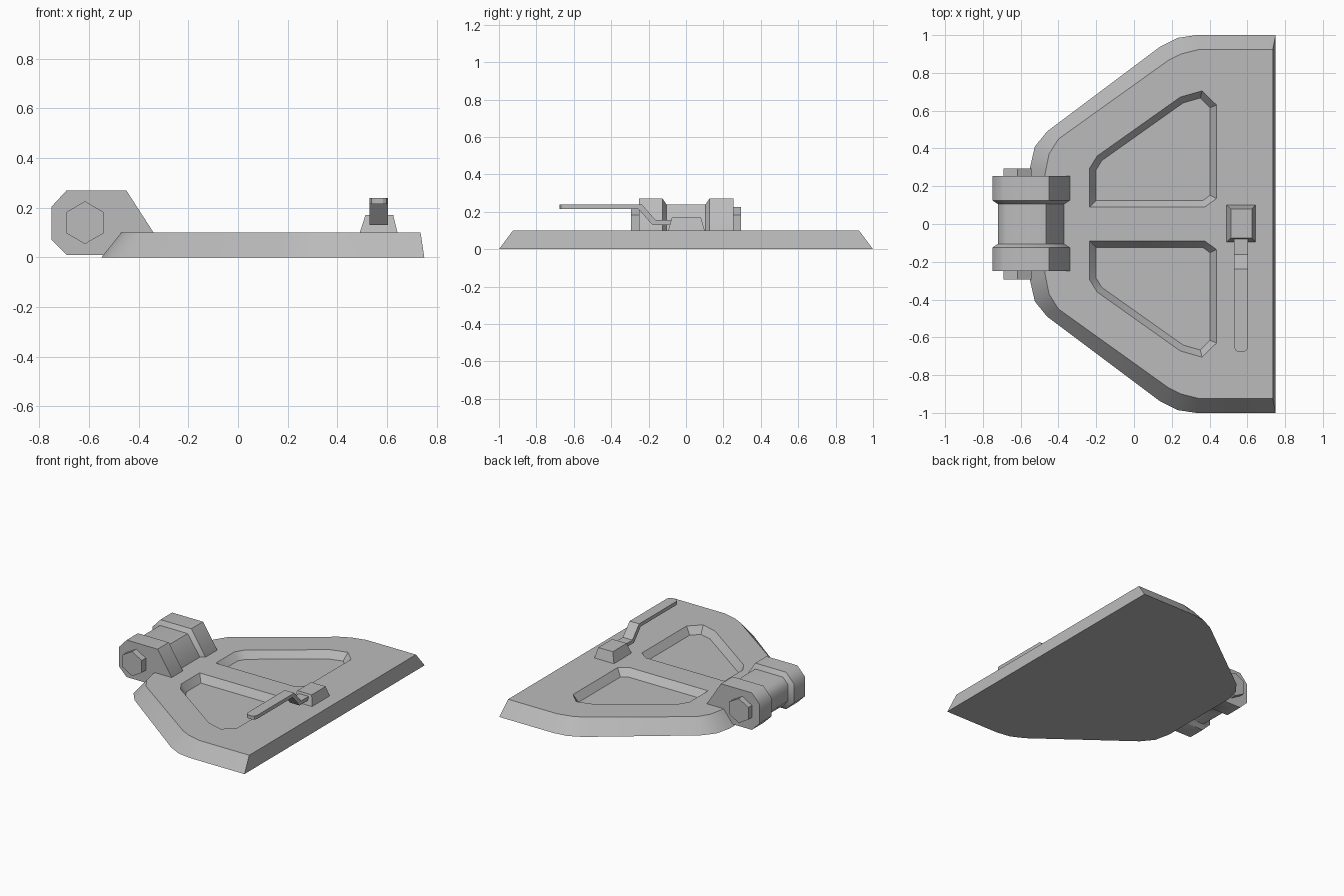
import bpy, bmesh, math
from mathutils import Vector

cube = bpy.data.objects.get("Cube")
if cube:
    bpy.data.objects.remove(cube, do_unlink=True)

# Single painted metal colour
grey = bpy.data.materials.new("light_grey")
grey.use_nodes = True
grey.diffuse_color = (0.5, 0.5, 0.5, 1)
grey.node_tree.nodes["Principled BSDF"].inputs["Base Color"].default_value = (0.5, 0.5, 0.5, 1)


def loft(name, rings):
    """Skin matching rings of points and cap both ends."""
    bm = bmesh.new()
    loops = [[bm.verts.new(p) for p in ring] for ring in rings]
    n = len(loops[0])
    for a, b in zip(loops, loops[1:]):
        for i in range(n):
            j = (i + 1) % n
            bm.faces.new((a[i], a[j], b[j], b[i]))
    bm.faces.new(loops[0])
    bm.faces.new(loops[-1])
    bmesh.ops.recalc_face_normals(bm, faces=bm.faces)
    mesh = bpy.data.meshes.new(name)
    bm.to_mesh(mesh)
    bm.free()
    mesh.materials.append(grey)
    ob = bpy.data.objects.new(name, mesh)
    bpy.context.collection.objects.link(ob)
    return ob


def activate(ob):
    bpy.ops.object.select_all(action='DESELECT')
    ob.select_set(True)
    bpy.context.view_layer.objects.active = ob


def smooth(ob, degrees):
    activate(ob)
    bpy.ops.object.shade_smooth_by_angle(angle=math.radians(degrees))


def flat(points, z):
    return [(x, y, z) for x, y in points]


def across(profile, y):
    return [(x, y, z) for x, z in profile]


def mirrored(half):
    return half + [(x, -y) for x, y in reversed(half)]


def inset(points, d):
    """Offset a counter-clockwise outline inward by d."""
    out = []
    pts = [Vector(p) for p in points]
    for i, p in enumerate(pts):
        a = (p - pts[i - 1]).normalized()
        b = (pts[(i + 1) % len(pts)] - p).normalized()
        na, nb = Vector((-a.y, a.x)), Vector((-b.y, b.x))
        out.append(tuple(p + (na + nb) * d / (1 + na.dot(nb))))
    return out


# Hatch plate with sloped rim
bottom = [(0.75, 1), (0.33, 1), (0.23, 0.985), (0.14, 0.94),
          (-0.46, 0.49), (-0.525, 0.41), (-0.55, 0.30)]
top = [(0.735, 0.925), (0.35, 0.925), (0.25, 0.90), (0.18, 0.865),
       (-0.40, 0.45), (-0.45, 0.37), (-0.47, 0.27)]
plate = loft("hatch_plate", [flat(mirrored(bottom), 0), flat(mirrored(top), 0.1)])

# Two recessed panels cut into the plate
pocket = [(-0.235, 0.09), (0.375, 0.09), (0.437, 0.135), (0.437, 0.63),
          (0.36, 0.705), (0.245, 0.672), (-0.195, 0.36), (-0.235, 0.295)]
floor = inset(pocket, 0.034)
for side in (1, -1):
    rings = [flat([(x, y * side) for x, y in pts], z)
             for pts, z in ((floor, 0.05), (pocket, 0.1), (pocket, 0.13))]
    cutter = loft("pocket_cutter", rings)
    cutter.hide_render = True
    activate(plate)
    cut = plate.modifiers.new("pocket", 'BOOLEAN')
    cut.operation = 'DIFFERENCE'
    cut.solver = 'EXACT'
    cut.object = cutter
    bpy.ops.object.modifier_apply(modifier=cut.name)
    bpy.data.objects.remove(cutter, do_unlink=True)
smooth(plate, 30)

# Hinge barrel: two lugs with a narrower middle
lug = [(-0.75, 0.07), (-0.75, 0.205), (-0.69, 0.27), (-0.45, 0.27),
       (-0.34, 0.10), (-0.40, 0.01), (-0.69, 0.01)]
lug[5:6] = [(-0.34, 0.05), (-0.54, 0.01)]
core = [(-0.72, 0.085), (-0.72, 0.195), (-0.68, 0.24), (-0.465, 0.24),
        (-0.37, 0.10), (-0.37, 0.06), (-0.55, 0.04), (-0.68, 0.04)]
stations = [(lug, -0.25), (lug, -0.125), (core, -0.105),
            (core, 0.105), (lug, 0.125), (lug, 0.255)]
hinge = loft("hinge_barrel", [across(p, y) for p, y in stations])
smooth(hinge, 50)

# Hexagonal hinge pin
hexagon = [(-0.616 + 0.086 * math.sin(k * math.pi / 3),
            0.14 + 0.086 * math.cos(k * math.pi / 3)) for k in range(6)]
loft("hinge_pin", [across(hexagon, -0.295), across(hexagon, 0.295)])


# Tapered latch block
def rect(x0, x1, y0, y1):
    return [(x0, y0), (x1, y0), (x1, y1), (x0, y1)]


loft("latch_block", [flat(rect(0.49, 0.642, -0.095, 0.1), 0.1),
                     flat(rect(0.513, 0.625, -0.075, 0.08), 0.17)])

# Cranked latch handle with a rounded tip: (y, lower z, y shift, half width)
path = [(-0.07, 0.13, 0, 0.037), (-0.162, 0.13, 0.018, 0.037),
        (-0.237, 0.215, 0.018, 0.037), (-0.65, 0.215, 0, 0.037),
        (-0.668, 0.215, 0, 0.03), (-0.677, 0.215, 0, 0.016)]
bars = []
for y, z, shift, w in path:
    bars.append([(0.567 - w, y - shift, z), (0.567 + w, y - shift, z),
                 (0.567 + w, y, z + 0.025), (0.567 - w, y, z + 0.025)])
handle = loft("latch_handle", bars)
smooth(handle, 30)
